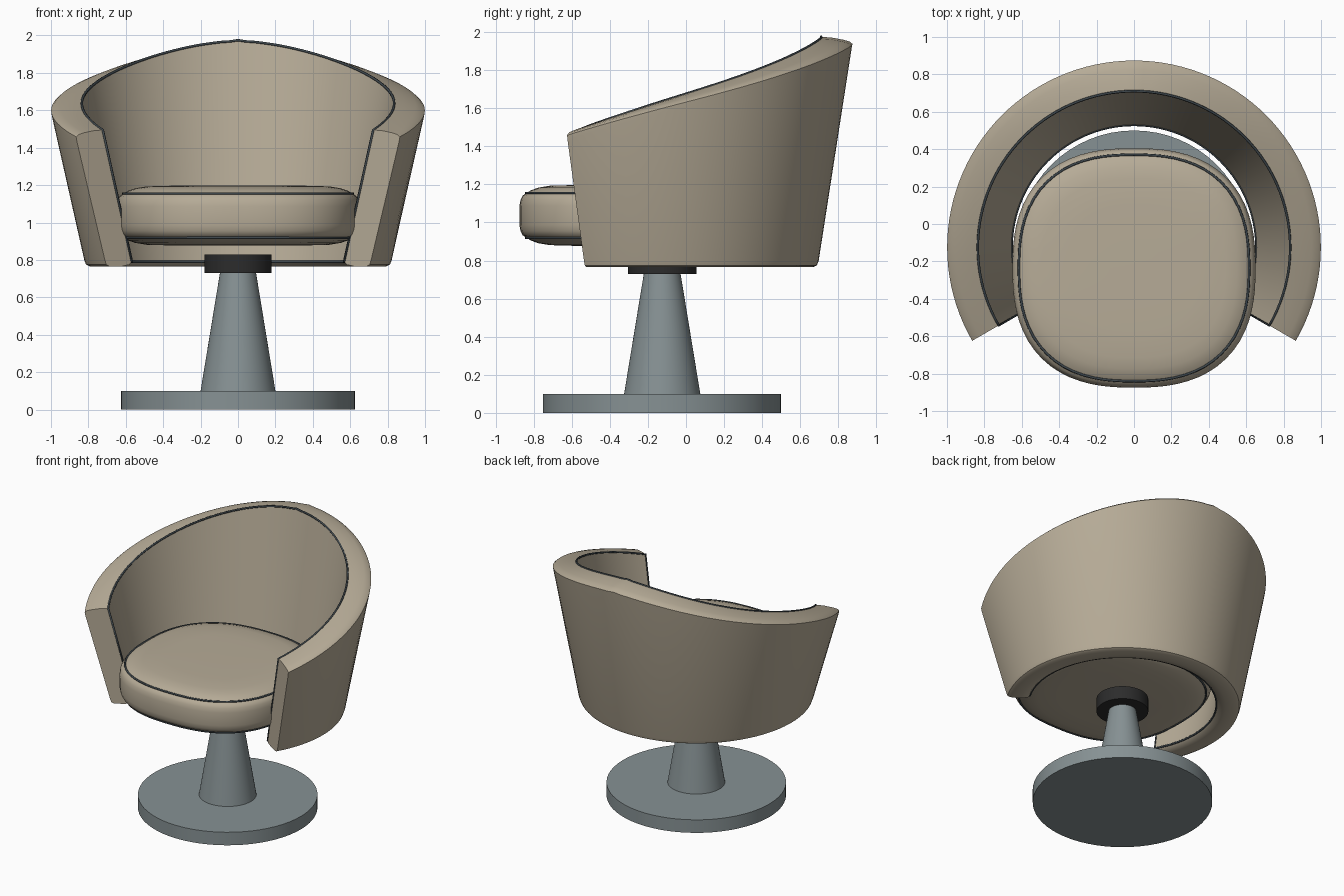
import bpy, bmesh, math

if "Cube" in bpy.data.objects:
    bpy.data.objects.remove(bpy.data.objects["Cube"])

CY = -0.125          # axis of the base and shell
SEAT_Y = -0.235      # centre of the cushion


def material(name, rgb):
    m = bpy.data.materials.new(name)
    m.diffuse_color = (*rgb, 1)
    m.use_nodes = True
    m.node_tree.nodes["Principled BSDF"].inputs["Base Color"].default_value = m.diffuse_color
    return m


TAN = material("tan upholstery", (0.47, 0.41, 0.31))
STEEL = material("grey metal", (0.24, 0.285, 0.295))
BLACK = material("black plastic", (0.025, 0.025, 0.025))
PIPE = material("dark piping", (0.05, 0.065, 0.075))


def finish(ob, mat, angle=40):
    ob.data.materials.append(mat)
    bpy.ops.object.select_all(action='DESELECT')
    ob.select_set(True)
    bpy.context.view_layer.objects.active = ob
    bpy.ops.object.shade_smooth_by_angle(angle=math.radians(angle))


def loft(name, rings, mat, closed_path=False):
    """Join equal closed rings of points into a capped skin."""
    bm = bmesh.new()
    vs = [[bm.verts.new(p) for p in ring] for ring in rings]
    n = len(vs[0])
    for a, b in zip(vs, vs[1:]):
        for i in range(n):
            j = (i + 1) % n
            bm.faces.new((a[i], a[j], b[j], b[i]))
    bm.faces.new(vs[0])
    bm.faces.new(vs[-1])
    bmesh.ops.recalc_face_normals(bm, faces=bm.faces)
    me = bpy.data.meshes.new(name)
    bm.to_mesh(me)
    bm.free()
    ob = bpy.data.objects.new(name, me)
    bpy.context.collection.objects.link(ob)
    finish(ob, mat)
    return ob


def cone(name, r1, r2, z1, z2, mat):
    bpy.ops.mesh.primitive_cone_add(vertices=64, radius1=r1, radius2=r2,
                                    depth=z2 - z1, location=(0, CY, (z1 + z2) / 2))
    ob = bpy.context.object
    ob.name = name
    finish(ob, mat)


def piping(name, pts, r=0.007):
    cu = bpy.data.curves.new(name, 'CURVE')
    cu.dimensions = '3D'
    cu.bevel_depth = r
    cu.bevel_resolution = 1
    sp = cu.splines.new('POLY')
    sp.points.add(len(pts) - 1)
    for p, co in zip(sp.points, pts):
        p.co = (*co, 1)
    sp.use_cyclic_u = True
    cu.materials.append(PIPE)
    bpy.context.collection.objects.link(bpy.data.objects.new(name, cu))


# Pedestal
cone("base_disc", 0.625, 0.625, 0.0, 0.1, STEEL)
cone("stem", 0.2, 0.095, 0.1, 0.74, STEEL)
cone("swivel_collar", 0.18, 0.18, 0.73, 0.83, BLACK)

# Seat cushion: rounded-square rings stacked by inset and height
def seat_ring(inset, z, n=72):
    out = []
    for i in range(n):
        t = 2 * math.pi * i / n
        c, s = math.cos(t), math.sin(t)
        k = (abs(c) ** 2.5 + abs(s) ** 2.5) ** (-1 / 2.5)
        out.append(((0.65 - inset) * c * k, SEAT_Y + (0.64 - inset) * s * k, z))
    return out


half = [(0.0, 0.05), (0.006, 0.082), (0.018, 0.105), (0.037, 0.117),
        (0.06, 0.132), (0.10, 0.146), (0.16, 0.156), (0.30, 0.16), (0.5, 0.161)]
profile = [(i, 1.037 - h) for i, h in reversed(half)] + [(i, 1.037 + h) for i, h in half]
loft("seat_cushion", [seat_ring(i, z) for i, z in profile], TAN)
for nm, z in (("upper", 1.155), ("lower", 0.919)):
    piping(f"seat_piping_{nm}", seat_ring(0.035, z))

# Wraparound shell: rim height falls from the back to the arm ends
RIM = [(0, 1.975), (14, 1.953), (29, 1.905), (46, 1.835), (90, 1.637), (120, 1.495)]


def rim_z(deg):
    a = abs(deg)
    for (a0, z0), (a1, z1) in zip(RIM, RIM[1:]):
        if a <= a1:
            return z0 + (z1 - z0) * (a - a0) / (a1 - a0)
    return RIM[-1][1]


def polar(deg, r, z):
    t = math.radians(deg)
    return (r * math.sin(t), CY + r * math.cos(t), z)


def rim_smooth(deg):
    if abs(deg) > 114 or abs(deg) < 3:
        return rim_z(deg)
    return sum(rim_z(deg + d) for d in (-6, -3, 0, 3, 6)) / 5


def shell_section(deg):
    z = rim_smooth(deg)
    pts = [(0.655, 0.79), (0.835, z), (0.89, z - 0.004), (0.95, z - 0.015),
           (0.985, z - 0.025), (0.999, z - 0.037), (0.995, z - 0.06),
           (0.822, 0.80), (0.813, 0.775), (0.795, 0.766), (0.72, 0.765), (0.67, 0.775)]
    return [polar(deg, r, h) for r, h in pts]


ANGLES = [-120 + 3 * i for i in range(81)]
sections = [shell_section(a) for a in ANGLES]
loft("back_and_arms_shell", sections, TAN)

# Piping around the inner panel: along the rim, then back along the bottom
piping("shell_piping", [s[1] for s in sections] + [s[0] for s in reversed(sections)])
